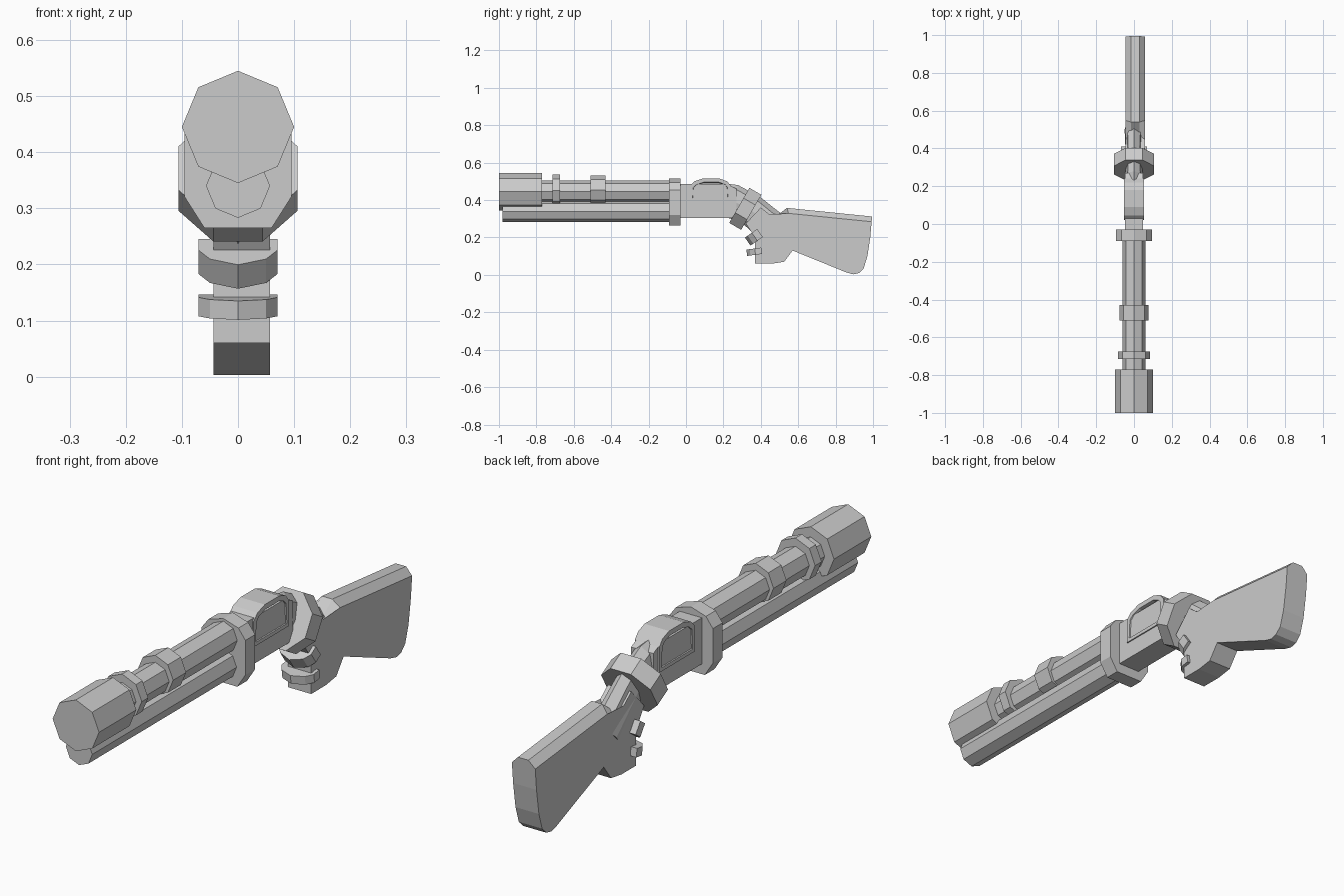
import bpy, bmesh, math
from mathutils import Vector

cube = bpy.data.objects.get("Cube")
if cube:
    bpy.data.objects.remove(cube)

grey = bpy.data.materials.new("plain grey")
grey.use_nodes = True
COLOUR = (0.6, 0.6, 0.6, 1)
grey.diffuse_color = COLOUR
grey.node_tree.nodes["Principled BSDF"].inputs["Base Color"].default_value = COLOUR


def finish(name, bm):
    bmesh.ops.recalc_face_normals(bm, faces=bm.faces)
    mesh = bpy.data.meshes.new(name)
    bm.to_mesh(mesh)
    bm.free()
    mesh.materials.append(grey)
    obj = bpy.data.objects.new(name, mesh)
    bpy.context.collection.objects.link(obj)
    return obj


def loft(rings):
    """Skin matching rings of points and cap both ends."""
    bm = bmesh.new()
    loops = [[bm.verts.new(p) for p in ring] for ring in rings]
    for a, b in zip(loops, loops[1:]):
        for i in range(len(a)):
            j = (i + 1) % len(a)
            bm.faces.new((a[i], a[j], b[j], b[i]))
    bm.faces.new(loops[0])
    bm.faces.new(loops[-1])
    return bm


def octagon(y, z, rx, rz, tilt=0, turn=0):
    """Octagon across the barrel; tilt leans its plane, turn spins its corners."""
    ring = []
    for i in range(8):
        a = math.tau * i / 8 + turn
        h = rz * math.sin(a)
        ring.append((rx * math.cos(a), y + h * math.sin(tilt), z + h * math.cos(tilt)))
    return ring


def tube(name, y0, y1, z, r):
    finish(name, loft([octagon(y, z, r, r) for y in (y0, y1)]))


def side_prism(profile, x0, x1):
    return loft([[(x, y, z) for y, z in profile] for x in (x0, x1)])


# Barrel, lower tube and the bands around them
tube("muzzle", -1, -0.77, 0.445, 0.1)
tube("barrel", -0.78, -0.05, 0.445, 0.06)
tube("front_band", -0.715, -0.675, 0.452, 0.085)
tube("rear_band", -0.51, -0.43, 0.455, 0.077)
tube("magazine_tube", -0.98, -0.05, 0.34, 0.057)

# Tall collar joining both tubes to the receiver
half = [(0.0, 0.515), (0.065, 0.495), (0.095, 0.455), (0.095, 0.32), (0.06, 0.265)]
outline = half + [(-x, z) for x, z in reversed(half[1:])]
finish("collar", loft([[(x, y, z) for x, z in outline] for y in (-0.09, -0.03)]))

# Receiver body
finish("receiver", side_prism(
    [(-0.04, 0.305), (-0.04, 0.485), (0.22, 0.485), (0.27, 0.46), (0.27, 0.305)],
    -0.048, 0.048))

# Arched housing with a recessed window on each side
bm = side_prism([(0.02, 0.375), (0.02, 0.475), (0.045, 0.5), (0.09, 0.515),
                 (0.18, 0.515), (0.22, 0.5), (0.24, 0.475), (0.24, 0.375)],
                -0.053, 0.053)
bmesh.ops.recalc_face_normals(bm, faces=bm.faces)
sides = [f for f in bm.faces if abs(f.normal.x) > 0.9]
bmesh.ops.inset_individual(bm, faces=sides, thickness=0.02)
bmesh.ops.inset_individual(bm, faces=sides, thickness=0.004, depth=-0.018)
finish("window_housing", bm)

# Bent wrist from the receiver into the stock
finish("wrist", loft([
    octagon(0.2, 0.4, 0.047, 0.09),
    octagon(0.26, 0.39, 0.047, 0.092, 0.2),
    octagon(0.35, 0.345, 0.043, 0.085, 0.6),
    octagon(0.5, 0.22, 0.05, 0.09, 0.75)]))

# Heavy tilted ring around the wrist
axis = Vector((math.cos(math.radians(30)), -math.sin(math.radians(30))))
finish("wrist_ring", loft([
    octagon(0.317 + axis.x * s, 0.353 + axis.y * s, 0.115, 0.117,
            math.radians(30), math.pi / 8)
    for s in (-0.037, 0.037)]))

# Stock and grip in one board, with a chamfered comb
comb = [(0.47, 0.305), (0.54, 0.358), (0.995, 0.312)]
board = comb + [(0.985, 0.2), (0.97, 0.1), (0.95, 0.035), (0.925, 0.01),
                (0.895, 0.003), (0.86, 0.012), (0.57, 0.13), (0.525, 0.07),
                (0.46, 0.06), (0.37, 0.06), (0.37, 0.2), (0.32, 0.275), (0.4, 0.36)]
bm = side_prism(board, -0.044, 0.057)


def on_comb(v):
    return any(abs(v.co.y - y) + abs(v.co.z - z) < 1e-4 for y, z in comb)


edges = [e for e in bm.edges if all(on_comb(v) for v in e.verts)
         and abs(e.verts[0].co.x - e.verts[1].co.x) < 1e-4]
bmesh.ops.bevel(bm, geom=edges, offset=0.028, segments=1, affect='EDGES')
finish("stock", bm)


# Two half-octagon finger bands on the front of the grip
def finger_band(name, y, z, slope, thick):
    back = Vector((math.cos(slope), math.sin(slope)))
    up = Vector((-back.y, back.x))
    plan = [(0.07, 0.08), (0.07, 0.045), (0.05, 0.018), (0, 0),
            (-0.05, 0.018), (-0.07, 0.045), (-0.07, 0.08)]
    rings = []
    for s in (-thick / 2, thick / 2):
        rings.append([(x, y + back.x * d + up.x * s, z + back.y * d + up.y * s)
                      for x, d in plan])
    finish(name, loft(rings))


finger_band("upper_finger_band", 0.33, 0.178, math.radians(35), 0.052)
finger_band("lower_finger_band", 0.325, 0.118, math.radians(8), 0.034)
